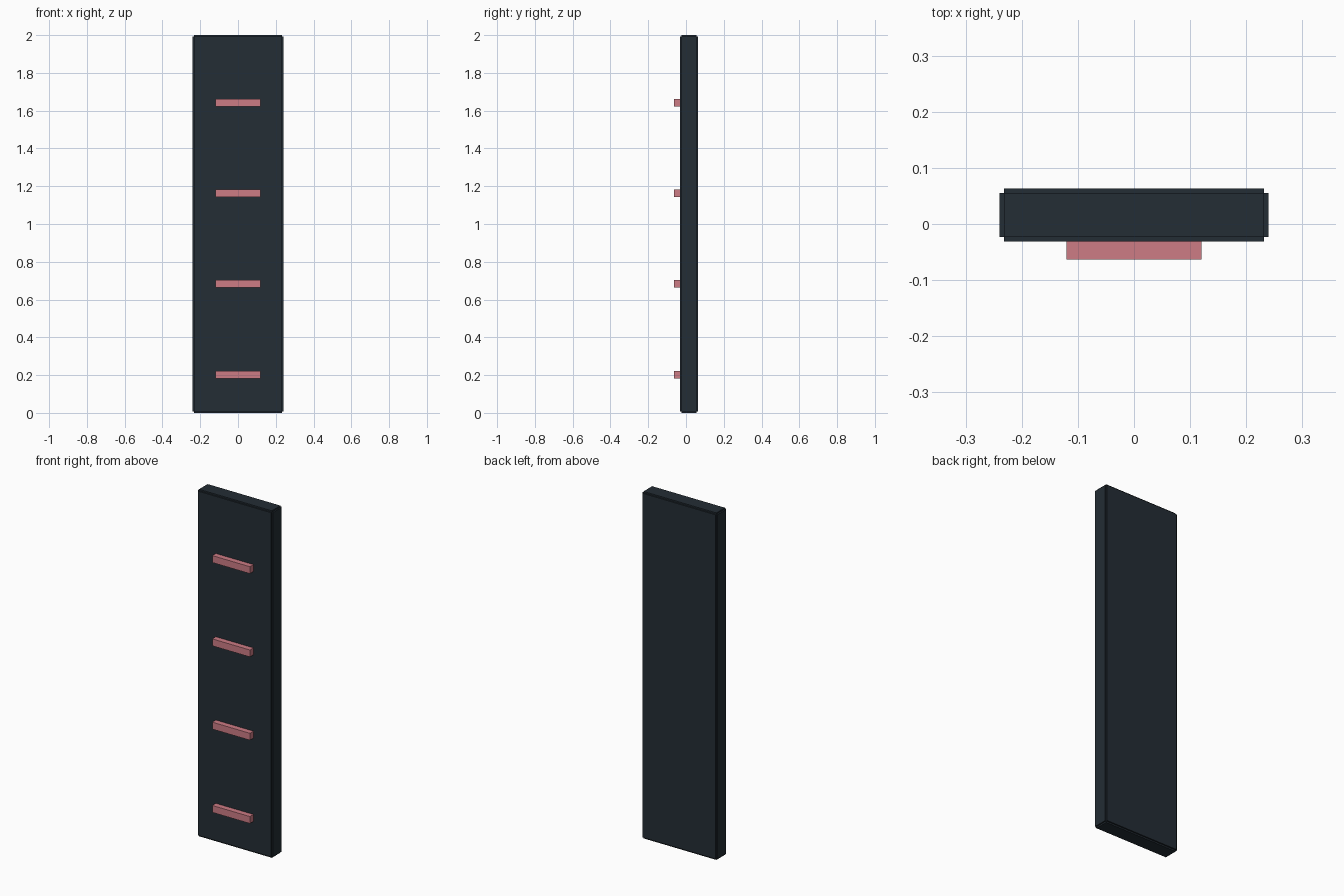
import bpy
import bmesh
from mathutils import Vector

old = bpy.data.objects.get("Cube")
if old:
    bpy.data.objects.remove(old, do_unlink=True)


def material(name, rgb):
    mat = bpy.data.materials.new(name)
    mat.use_nodes = True
    color = (*rgb, 1.0)
    mat.diffuse_color = color
    mat.node_tree.nodes["Principled BSDF"].inputs["Base Color"].default_value = color
    return mat


def block(name, low, high, mat, lip=0.0):
    """Box between two corners; lip raises every face, leaving notched edges."""
    low, high = Vector(low), Vector(high)
    size = high - low
    bm = bmesh.new()
    bmesh.ops.create_cube(bm, size=1.0)
    for v in bm.verts:
        v.co = Vector(c * (s - 2 * lip) for c, s in zip(v.co, size))
    if lip:
        bm.normal_update()
        for face in list(bm.faces):
            normal = face.normal.copy()
            raised = bmesh.ops.extrude_discrete_faces(bm, faces=[face])["faces"][0]
            bmesh.ops.translate(bm, verts=raised.verts, vec=normal * lip)
    mesh = bpy.data.meshes.new(name)
    bm.to_mesh(mesh)
    bm.free()
    mesh.materials.append(mat)
    obj = bpy.data.objects.new(name, mesh)
    obj.location = (low + high) / 2
    bpy.context.collection.objects.link(obj)
    return obj


dark = material("dark slate", (0.017, 0.026, 0.035))
pink = material("dusty pink", (0.61, 0.20, 0.235))

# Upright board with stepped edges
block("board", (-0.24, -0.031, 0), (0.24, 0.063, 2), dark, lip=0.008)

# Evenly spaced rungs on the front
for i in range(4):
    z = 0.203 + 0.48 * i
    block(f"rung_{i + 1}", (-0.12, -0.063, z - 0.02), (0.12, -0.028, z + 0.02), pink)
